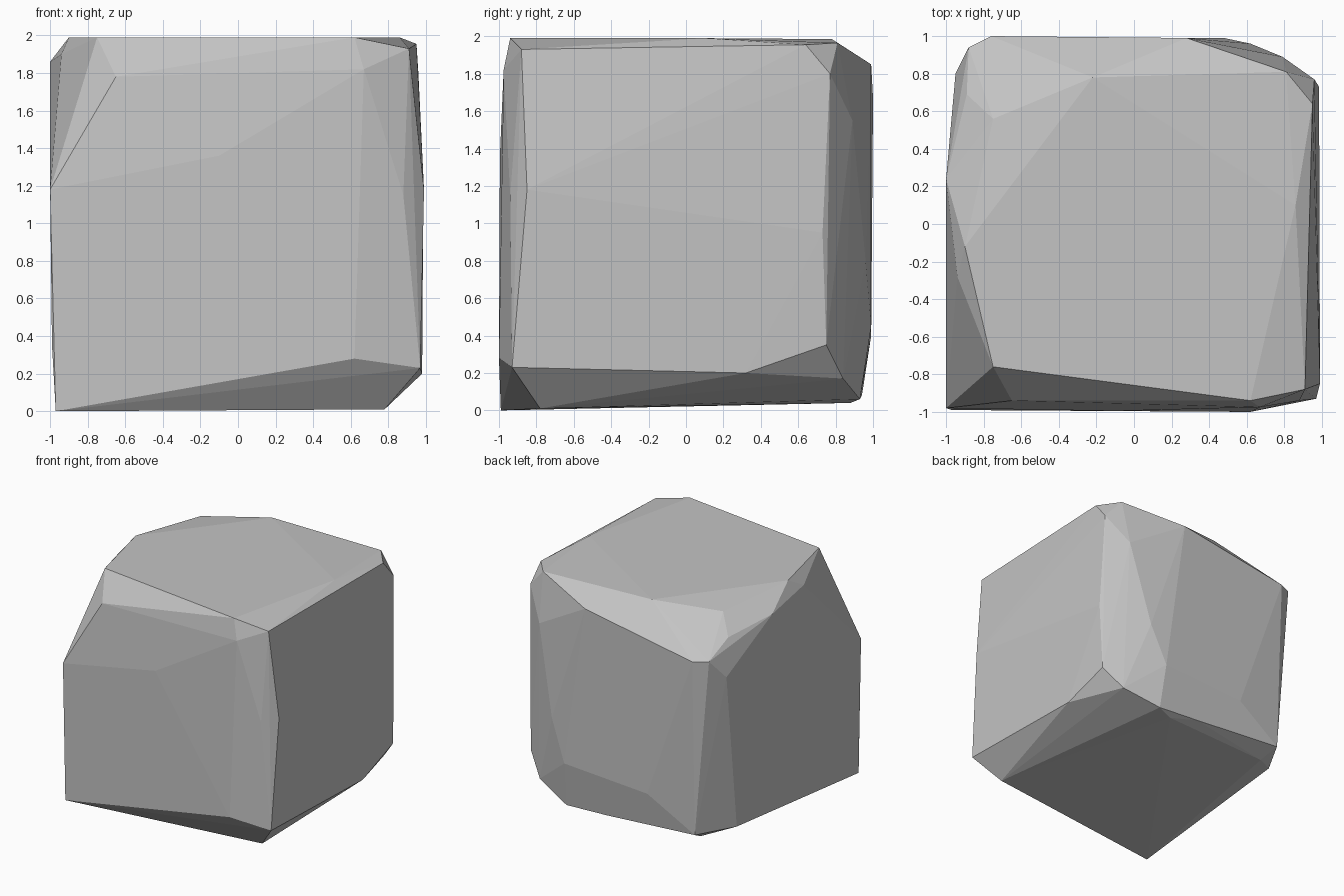
import bpy
import bmesh
import math

cube = bpy.data.objects.get("Cube")
if cube:
    bpy.data.objects.remove(cube, do_unlink=True)

# Single stone colour
stone = bpy.data.materials.new("stone_grey")
stone.use_nodes = True
colour = (0.55, 0.55, 0.55, 1.0)
stone.diffuse_color = colour
stone.node_tree.nodes["Principled BSDF"].inputs["Base Color"].default_value = colour

# Corner points of the chipped block, grouped by region
top = [(-0.75, -0.76, 1.99), (0.62, -0.94, 1.99), (0.91, -0.88, 1.93),
       (0.86, 0.10, 1.99), (0.95, 0.64, 1.955), (0.81, 0.81, 1.965),
       (-0.22, 0.78, 1.985), (-0.75, 0.56, 1.94), (-0.90, -0.12, 1.99)]
front = [(-0.65, -0.94, 1.78), (-1.0, -0.98, 1.18), (-0.10, -0.995, 1.36),
         (0.67, -0.975, 1.82), (0.88, -0.94, 1.15), (0.62, -1.0, 0.28)]
plus_x_side = [(0.99, -0.85, 1.18), (0.97, -0.93, 0.23), (0.98, 0.32, 0.20),
               (0.97, 0.75, 0.35), (0.985, 0.73, 0.95), (0.96, 0.77, 1.80)]
back = [(0.79, 0.89, 1.55), (0.62, 0.96, 0.80), (0.48, 0.99, 0.45),
        (0.28, 0.99, 1.85), (-0.76, 1.0, 1.67), (-0.88, 0.94, 1.68),
        (-0.32, 0.99, 0.40), (-0.75, 0.95, 0.14)]
minus_x_side = [(-0.95, 0.80, 1.51), (-0.89, 0.69, 1.80), (-1.0, 0.24, 1.86),
                (-0.94, -0.28, 1.90), (-0.93, 0.63, 0.14), (-0.99, -0.97, 0.35)]
bottom = [(-0.97, -0.99, 0.0), (0.78, -0.78, 0.01), (0.35, 0.88, 0.04),
          (0.50, 0.93, 0.06), (0.82, 0.84, 0.17), (0.10, 0.94, 0.08),
          (-0.70, 0.80, 0.06)]

# Wrap the points in a faceted skin
bm = bmesh.new()
for point in top + front + plus_x_side + back + minus_x_side + bottom:
    bm.verts.new(point)
hull = bmesh.ops.convex_hull(bm, input=bm.verts[:])
loose = {v for v in hull["geom_interior"] + hull["geom_unused"]
         if isinstance(v, bmesh.types.BMVert)}
bmesh.ops.delete(bm, geom=list(loose), context='VERTS')

# Merge almost flat triangles into larger facets
bmesh.ops.dissolve_limit(bm, angle_limit=math.radians(1.0),
                         verts=bm.verts[:], edges=bm.edges[:])
bmesh.ops.recalc_face_normals(bm, faces=bm.faces[:])

mesh = bpy.data.meshes.new("stone_block")
bm.to_mesh(mesh)
bm.free()
mesh.materials.append(stone)
block = bpy.data.objects.new("stone_block", mesh)
bpy.context.collection.objects.link(block)
